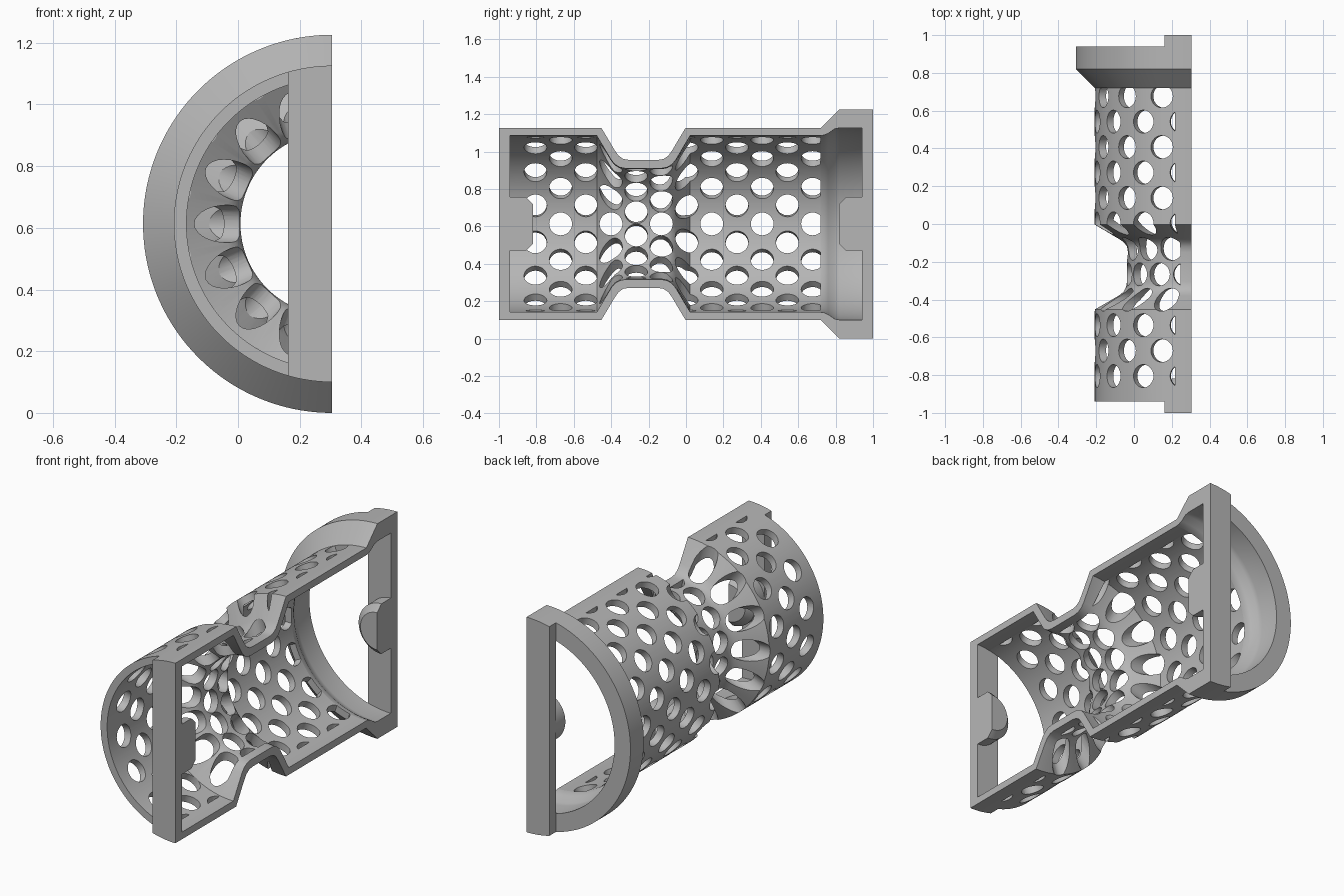
import bpy, bmesh, math
from mathutils import Matrix, Vector

cube = bpy.data.objects.get("Cube")
if cube:
    bpy.data.objects.remove(cube, do_unlink=True)

CX, CZ = 0.305, 0.613          # axis of the half tube, running along y
BODY_R, INNER_R, FLANGE_R = 0.513, 0.472, 0.613
WEDGE = 80                     # perforated part spans this angle either side

grey = bpy.data.materials.new("light grey")
grey.use_nodes = True
colour = (0.47, 0.47, 0.47, 1)
grey.diffuse_color = colour
grey.node_tree.nodes["Principled BSDF"].inputs["Base Color"].default_value = colour


def polar(r, angle, y):
    a = math.radians(angle)
    return Vector((CX - r * math.cos(a), y, CZ + r * math.sin(a)))


def make_object(name, bm):
    bmesh.ops.remove_doubles(bm, verts=bm.verts, dist=1e-5)
    bmesh.ops.recalc_face_normals(bm, faces=bm.faces)
    mesh = bpy.data.meshes.new(name)
    bm.to_mesh(mesh)
    bm.free()
    mesh.materials.append(grey)
    obj = bpy.data.objects.new(name, mesh)
    bpy.context.collection.objects.link(obj)
    return obj


def smooth(obj):
    bpy.ops.object.select_all(action="DESELECT")
    obj.select_set(True)
    bpy.context.view_layer.objects.active = obj
    bpy.ops.object.shade_smooth_by_angle(angle=math.radians(25))


def spun(name, profile, start, end, steps):
    """Closed solid: a (y, r) profile swept round the axis, capped at both ends."""
    bm = bmesh.new()
    rings = [[bm.verts.new(polar(r, start + (end - start) * i / steps, y))
              for y, r in profile] for i in range(steps + 1)]
    n = len(profile)
    for a, b in zip(rings, rings[1:]):
        for j in range(n):
            k = (j + 1) % n
            bm.faces.new((a[j], a[k], b[k], b[j]))
    bm.faces.new(rings[0])
    bm.faces.new(rings[-1])
    return make_object(name, bm)


# Waisted wall section: outer line forward, inner line back
outer = [(-0.94, BODY_R), (-0.452, BODY_R), (-0.38, 0.392), (-0.36, 0.364),
         (-0.335, 0.347), (-0.305, 0.342), (-0.15, 0.342), (-0.12, 0.347),
         (-0.095, 0.364), (-0.075, 0.392), (-0.003, BODY_R), (0.72, BODY_R)]
inner = [(-0.94, INNER_R), (-0.477, INNER_R), (-0.40, 0.342), (-0.38, 0.318),
         (-0.355, 0.303), (-0.325, 0.297), (-0.13, 0.297), (-0.10, 0.303),
         (-0.075, 0.318), (-0.055, 0.342), (0.022, INNER_R), (0.72, INNER_R)]
wall = outer + inner[::-1]

# Perforated half tube
shell = spun("perforated_shell", wall, -WEDGE, WEDGE, 80)

# Staggered rows of radial drills
bm = bmesh.new()
for row in range(12):
    y = -0.805 + row * 0.1347
    first = -84 if row % 2 == 0 else -72
    for angle in range(first, 85, 24):
        near, far = 0.288, 0.6
        direction = polar(1, angle, 0) - polar(0, angle, 0)
        place = (Matrix.Translation(polar((near + far) / 2, angle, y))
                 @ direction.to_track_quat("Z", "Y").to_matrix().to_4x4())
        bmesh.ops.create_cone(bm, cap_ends=True, segments=28, radius1=0.061,
                              radius2=0.061, depth=far - near, matrix=place)
drills = make_object("hole_cutters", bm)
drills.hide_render = True
cut = shell.modifiers.new("holes", "BOOLEAN")
cut.operation = "DIFFERENCE"
cut.solver = "EXACT"
cut.object = drills
bpy.ops.object.select_all(action="DESELECT")
shell.select_set(True)
bpy.context.view_layer.objects.active = shell
bpy.ops.object.modifier_apply(modifier=cut.name)
bpy.data.objects.remove(drills, do_unlink=True)
smooth(shell)

# Solid edge strips beside the cut plane
for name, side in (("upper_edge_strip", 1), ("lower_edge_strip", -1)):
    smooth(spun(name, wall, side * WEDGE, side * 90, 5))

# Flared flange at the back
flange = [(0.72, BODY_R), (0.82, FLANGE_R), (0.94, FLANGE_R), (0.94, BODY_R),
          (0.82, BODY_R), (0.795, 0.508), (0.76, 0.484), (0.74, 0.475),
          (0.72, INNER_R)]
smooth(spun("back_flange", flange, -90, 90, 90))


# Straight end bars with rounded ends
def end_bar(name, radius, y0, y1):
    limit = math.degrees(math.acos(0.143 / radius))
    angles = [limit + (90 - limit) * i / 8 for i in range(9)]
    angles += [-a for a in reversed(angles)]
    bm = bmesh.new()
    face = bm.faces.new([bm.verts.new(polar(radius, a, y0)) for a in angles])
    result = bmesh.ops.extrude_face_region(bm, geom=[face], use_keep_orig=True)
    moved = [v for v in result["geom"] if isinstance(v, bmesh.types.BMVert)]
    bmesh.ops.translate(bm, verts=moved, vec=(0, y1 - y0, 0))
    smooth(make_object(name, bm))


end_bar("front_bar", BODY_R, -1.0, -0.94)
end_bar("back_bar", FLANGE_R, 0.94, 1.0)

# Chamfered half-round bosses on the inside of the bars
for name, side in (("front_boss", -1), ("back_boss", 1)):
    boss = [(0.94, 0), (0.94, 0.143), (0.855, 0.143), (0.818, 0.106), (0.818, 0)]
    smooth(spun(name, [(side * y, r) for y, r in boss], -90, 90, 40))
